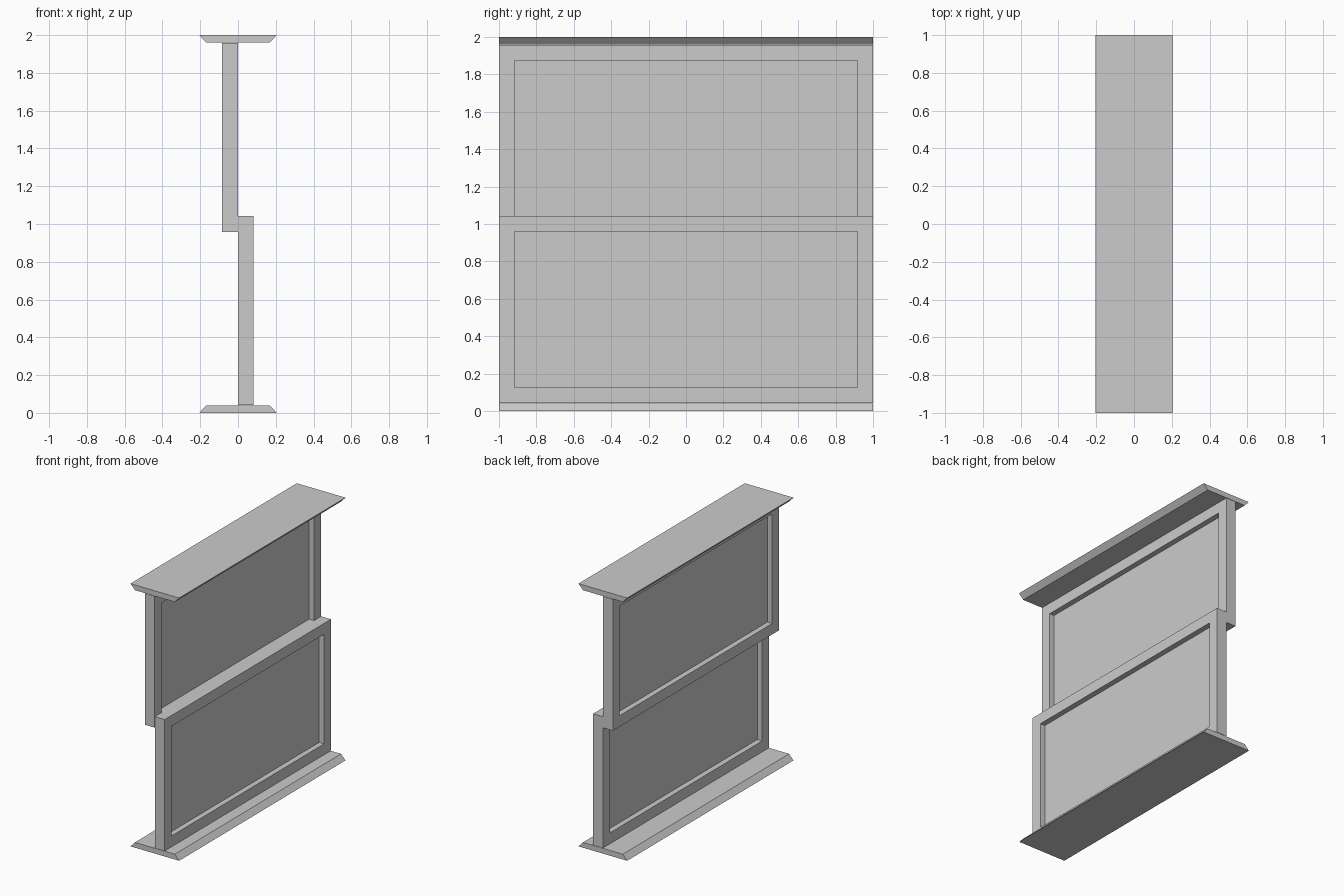
import bpy, bmesh

if "Cube" in bpy.data.objects:
    bpy.data.objects.remove(bpy.data.objects["Cube"])

BORDER = 0.083   # rail width and sash thickness


def make_object(name, bm):
    bmesh.ops.recalc_face_normals(bm, faces=bm.faces)
    mesh = bpy.data.meshes.new(name)
    bm.to_mesh(mesh)
    bm.free()
    ob = bpy.data.objects.new(name, mesh)
    bpy.context.collection.objects.link(ob)
    return ob


# Board with chamfered edges, profile in x/z swept along y
def sill(name, z_wide, z_narrow):
    bm = bmesh.new()
    profile = [(-0.205, z_wide), (0.205, z_wide), (0.168, z_narrow), (-0.168, z_narrow)]
    face = bm.faces.new([bm.verts.new((x, -1, z)) for x, z in profile])
    ext = bmesh.ops.extrude_face_region(bm, geom=[face])
    verts = [v for v in ext["geom"] if isinstance(v, bmesh.types.BMVert)]
    bmesh.ops.translate(bm, vec=(0, 2, 0), verts=verts)
    return make_object(name, bm)


# Rectangle corners in the y/z plane
def rectangle(bm, x, inset, z0, z1):
    y = 1 - inset
    return [bm.verts.new((x, a, b)) for a, b in
            ((-y, z0 + inset), (y, z0 + inset), (y, z1 - inset), (-y, z1 - inset))]


# Solid rectangular frame made of four connected loops, plus a centred pane
def sash(name, x0, z0, z1):
    x1 = x0 + BORDER
    bm = bmesh.new()
    loops = [rectangle(bm, x, i, z0, z1) for x, i in
             ((x0, 0), (x1, 0), (x1, BORDER), (x0, BORDER))]
    for k in range(4):
        a, b = loops[k], loops[(k + 1) % 4]
        for j in range(4):
            n = (j + 1) % 4
            bm.faces.new((a[j], a[n], b[n], b[j]))
    make_object(name + "_frame", bm)

    bm = bmesh.new()
    bm.faces.new(rectangle(bm, (x0 + x1) / 2, BORDER, z0, z1))
    make_object(name + "_pane", bm)


# Head and sill boards
sill("bottom_sill", 0.0, 0.04)
sill("top_board", 2.0, 1.96)

# Two offset sliding sashes
sash("lower_sash", 0.0, 0.042, 1.042)
sash("upper_sash", -BORDER - 0.001, 0.958, 1.958)
